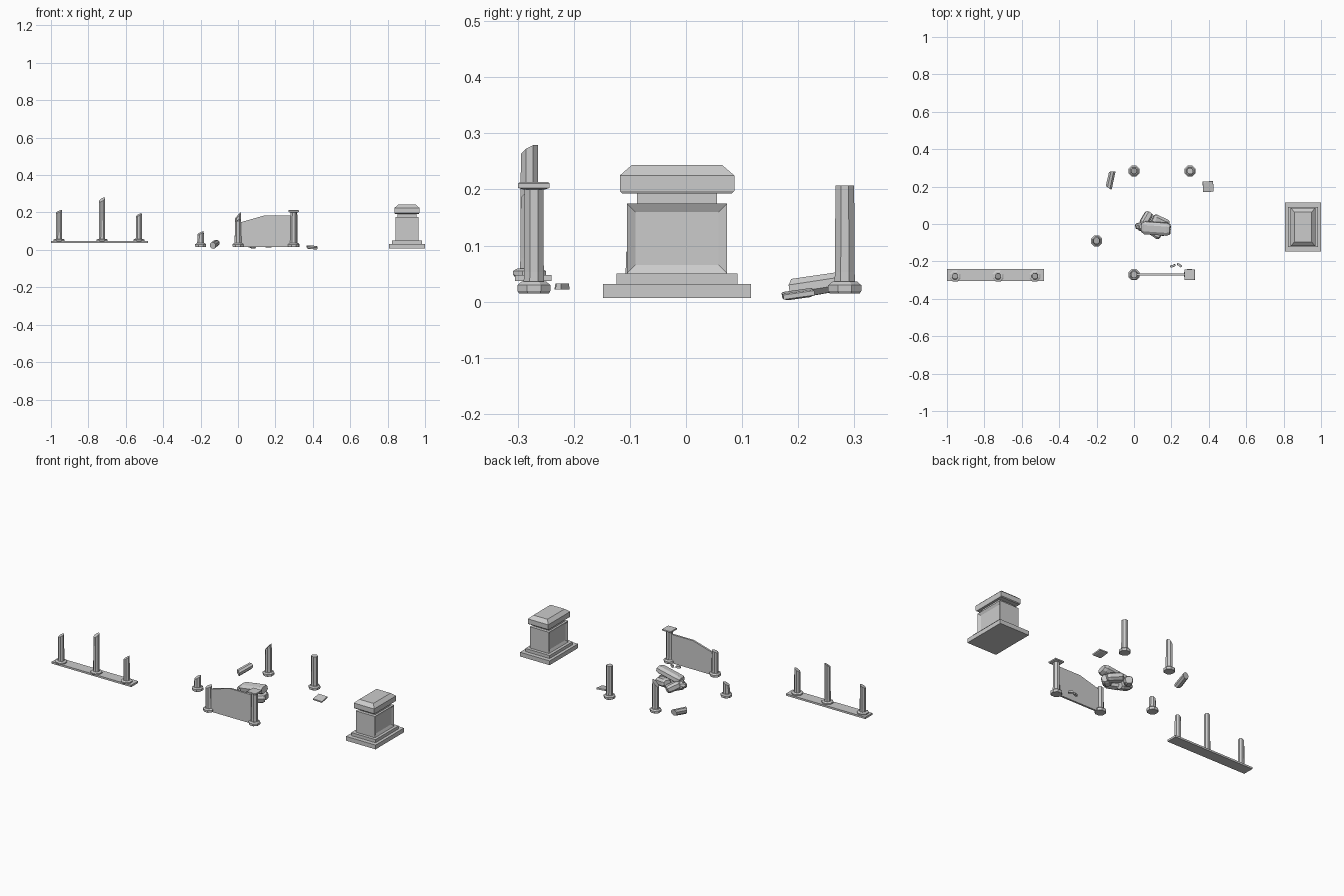
import bpy, bmesh, math, random
from mathutils import Vector, Euler

if "Cube" in bpy.data.objects:
    bpy.data.objects.remove(bpy.data.objects["Cube"])

random.seed(4)


def finish(name, bm, loc=(0, 0, 0), rot=(0, 0, 0)):
    bmesh.ops.recalc_face_normals(bm, faces=bm.faces)
    me = bpy.data.meshes.new(name)
    bm.to_mesh(me)
    bm.free()
    ob = bpy.data.objects.new(name, me)
    ob.location, ob.rotation_euler = loc, rot
    bpy.context.collection.objects.link(ob)
    return ob


def loft(bm, rings):
    """Join rings of points and cap both ends."""
    loops = [[bm.verts.new(p) for p in r] for r in rings]
    n = len(loops[0])
    for a, b in zip(loops, loops[1:]):
        for i in range(n):
            j = (i + 1) % n
            bm.faces.new((a[i], a[j], b[j], b[i]))
    bm.faces.new(loops[0][::-1])
    bm.faces.new(loops[-1])


def ring(r, z, sides=8, slope=(0, 0)):
    pts = []
    for i in range(sides):
        a = 2 * math.pi * (i + 0.5) / sides
        x, y = r * math.cos(a), r * math.sin(a)
        pts.append((x, y, z + slope[0] * x + slope[1] * y))
    return pts


def rect(hx, hy, z):
    return [(-hx, -hy, z), (hx, -hy, z), (hx, hy, z), (-hx, hy, z)]


def capital(bm, z):
    loft(bm, [rect(.019, .019, z), rect(.028, .028, z + .003),
              rect(.028, .028, z + .011), rect(.025, .025, z + .013)])


def column(name, x, y, z0, top, slope=(0, 0), r=.019, foot=.018, cap=False):
    bm = bmesh.new()
    loft(bm, [ring(.029, z0), ring(.032, z0 + foot * .25),
              ring(.032, z0 + foot * .8), ring(.024, z0 + foot * 1.15)])
    loft(bm, [ring(r * 1.05, z0 + foot), ring(r, z0 + foot + .02),
              ring(r * .95, top, slope=slope)])
    if cap:
        capital(bm, top)
    return finish(name, bm, (x, y, 0))


# Colonnade strip on the left: plate with three broken columns
bm = bmesh.new()
loft(bm, [rect(.259, .0325, .037), rect(.259, .0325, .048)])
finish("colonnade_plate", bm, (-.741, -.2725, 0))
for i, (x, top, s) in enumerate([(-.957, .205, (.5, .3)),
                                 (-.727, .268, (.5, .5)),
                                 (-.53, .187, (.6, .3))]):
    column(f"colonnade_column_{i}", x, -.279, .045, top, s, .0175, .012)

# Ring of ruined columns in the middle
column("wall_column_broken", 0, -.271, .015, .158, (.3, .2))
column("wall_column_whole", .297, -.271, .015, .2, cap=True)
column("back_column_broken", 0, .283, .015, .182, (1.1, .3))
column("back_column_plain", .3, .283, .015, .207)
column("stump_column", -.2, -.09, .015, .09, (.5, .3))

# Wall slab between the front columns
bm = bmesh.new()
outline = [(.005, .015), (.295, .015), (.295, .184), (.14, .184), (.005, .145)]
loft(bm, [[(x, y, z) for x, z in outline] for y in (-.276, -.265)])
finish("broken_wall", bm)

# Fallen column drum and fallen capital
bm = bmesh.new()
loft(bm, [ring(.019, -.042, slope=(.4, 0)), ring(.018, .045, slope=(-.3, .3))])
drum = finish("fallen_drum", bm, (-.126, .235, .03))
drum.rotation_euler = Vector((.02, .09, .014)).to_track_quat('Z', 'Y').to_euler()
bm = bmesh.new()
capital(bm, -.0065)
finish("fallen_capital", bm, (.396, .2, .013), (.14, .06, .05))


def stone(name, loc, size, rot, cut=.25):
    """Chipped block: a box with bevelled corners."""
    bm = bmesh.new()
    hx, hy, hz = (s / 2 for s in size)
    c = cut * min(hx, hy) * 2

    def octo(k, x0):
        y, z = hy * k, hz * k
        cy, cz = min(c, y * .5), min(c, z * .5)
        return [(x0, -y, -z + cz), (x0, -y + cy, -z), (x0, y - cy, -z), (x0, y, -z + cz),
                (x0, y, z - cz), (x0, y - cy, z), (x0, -y + cy, z), (x0, -y, z - cz)]
    loft(bm, [octo(.7, -hx), octo(1, -hx + c), octo(1, hx - c), octo(.8, hx)])
    return finish(name, bm, loc, [math.radians(a) for a in rot])


# Rubble heap in the centre
heap = [((.117, -.024, .085), (.155, .068, .042), (8, -10, -4)),
        ((.065, .028, .045), (.075, .045, .045), (10, 15, 60)),
        ((.14, .012, .048), (.09, .055, .045), (0, 12, -25)),
        ((.108, -.04, .04), (.085, .05, .04), (12, -8, -35)),
        ((.06, -.01, .04), (.08, .045, .05), (0, 20, 10)),
        ((.16, -.03, .04), (.06, .05, .05), (15, 0, 40)),
        ((.022, -.011, .05), (.028, .03, .028), (20, 10, 10))]
for i, (loc, size, rot) in enumerate(heap):
    stone(f"rubble_stone_{i}", loc, size, rot)

# Chips by the wall
for i, (x, y, a) in enumerate([(.208, -.224, 20), (.243, -.22, -35)]):
    bm = bmesh.new()
    loft(bm, [rect(.014, .006, -.0055), rect(.012, .005, .0055)])
    finish(f"wall_chip_{i}", bm, (x, y, .027), (0, 0, math.radians(a)))

# Pedestal on the right: stepped base, panelled body, neck and bevelled cap
bm = bmesh.new()
loft(bm, [rect(.0965, .132, .007), rect(.0965, .132, .032)])
loft(bm, [rect(.079, .1075, .032), rect(.079, .1075, .05)])
finish("pedestal_base", bm, (.9035, -.016, 0))

bm = bmesh.new()
loft(bm, [rect(.0625, .0895, .05), rect(.0625, .0895, .175)])
bm.normal_update()
sides = [f for f in bm.faces if abs(f.normal.x) > .9]
bmesh.ops.inset_individual(bm, faces=sides, thickness=.022)
for f in sides:
    for v in f.verts:
        v.co.x -= math.copysign(.008, v.co.x)
finish("pedestal_body", bm, (.9035, -.016, 0))

bm = bmesh.new()
loft(bm, [rect(.05, .071, .175), rect(.05, .071, .195)])
finish("pedestal_neck", bm, (.9035, -.016, 0))
bm = bmesh.new()
loft(bm, [rect(.064, .098, .193), rect(.066, .102, .197),
          rect(.066, .102, .225), rect(.046, .08, .244)])
finish("pedestal_cap", bm, (.9035, -.016, 0))
